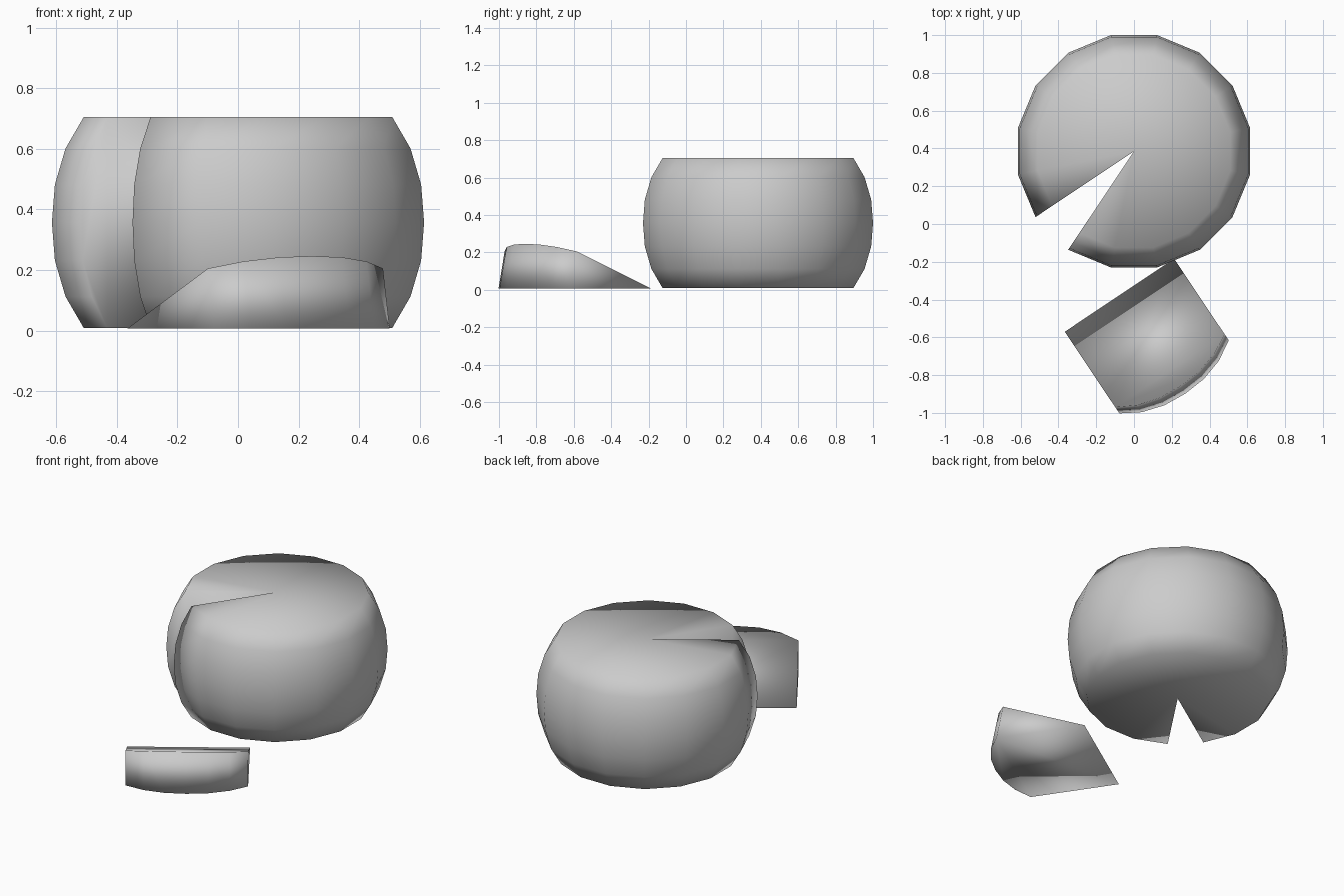
import bpy, bmesh
from math import cos, sin, radians
from mathutils import Matrix, Vector

if "Cube" in bpy.data.objects:
    bpy.data.objects.remove(bpy.data.objects["Cube"])

STEP = radians(22.5)          # sixteen-sided wheel
# bulging rind profile: (radius, height from middle)
PROFILE = [(0.520, -0.348), (0.581, -0.245), (0.617, -0.125), (0.627, 0.0),
           (0.617, 0.125), (0.581, 0.245), (0.520, 0.348)]


def cheese_sector(name, start, steps, matrix):
    """Solid slice of the wheel, closed by two flat cut faces."""
    bm = bmesh.new()
    bottom = bm.verts.new((0, 0, PROFILE[0][1]))
    top = bm.verts.new((0, 0, PROFILE[-1][1]))
    rings = []
    for i in range(steps + 1):
        a = start + i * STEP
        rings.append([bm.verts.new((r * cos(a), r * sin(a), z)) for r, z in PROFILE])
    for r0, r1 in zip(rings, rings[1:]):
        # rind
        for j in range(len(PROFILE) - 1):
            bm.faces.new((r0[j], r1[j], r1[j + 1], r0[j + 1]))
        # flat top and bottom
        bm.faces.new((top, r0[-1], r1[-1]))
        bm.faces.new((bottom, r1[0], r0[0]))
    # cut faces
    bm.faces.new([bottom] + rings[0] + [top])
    bm.faces.new(([bottom] + rings[-1] + [top])[::-1])
    bmesh.ops.recalc_face_normals(bm, faces=bm.faces)
    for f in bm.faces:
        f.smooth = True
    me = bpy.data.meshes.new(name)
    bm.to_mesh(me)
    bm.free()
    ob = bpy.data.objects.new(name, me)
    bpy.context.collection.objects.link(ob)
    ob.matrix_world = matrix
    return ob


# wheel standing upright with one segment missing
cheese_sector("cheese_wheel", radians(236.25), 15,
              Matrix.Translation((0, 0.385, 0.357)))

# the missing segment lying on one cut face
out = Vector((cos(radians(-56.25)), sin(radians(-56.25)), 0))
up = Vector((0, 0, 1))
axis = out.cross(up)
turn = Matrix((out, up, axis)).transposed().to_4x4()
cheese_sector("cheese_wedge", 0, 1,
              Matrix.Translation((-0.077, -0.377, 0.006)) @ turn)
